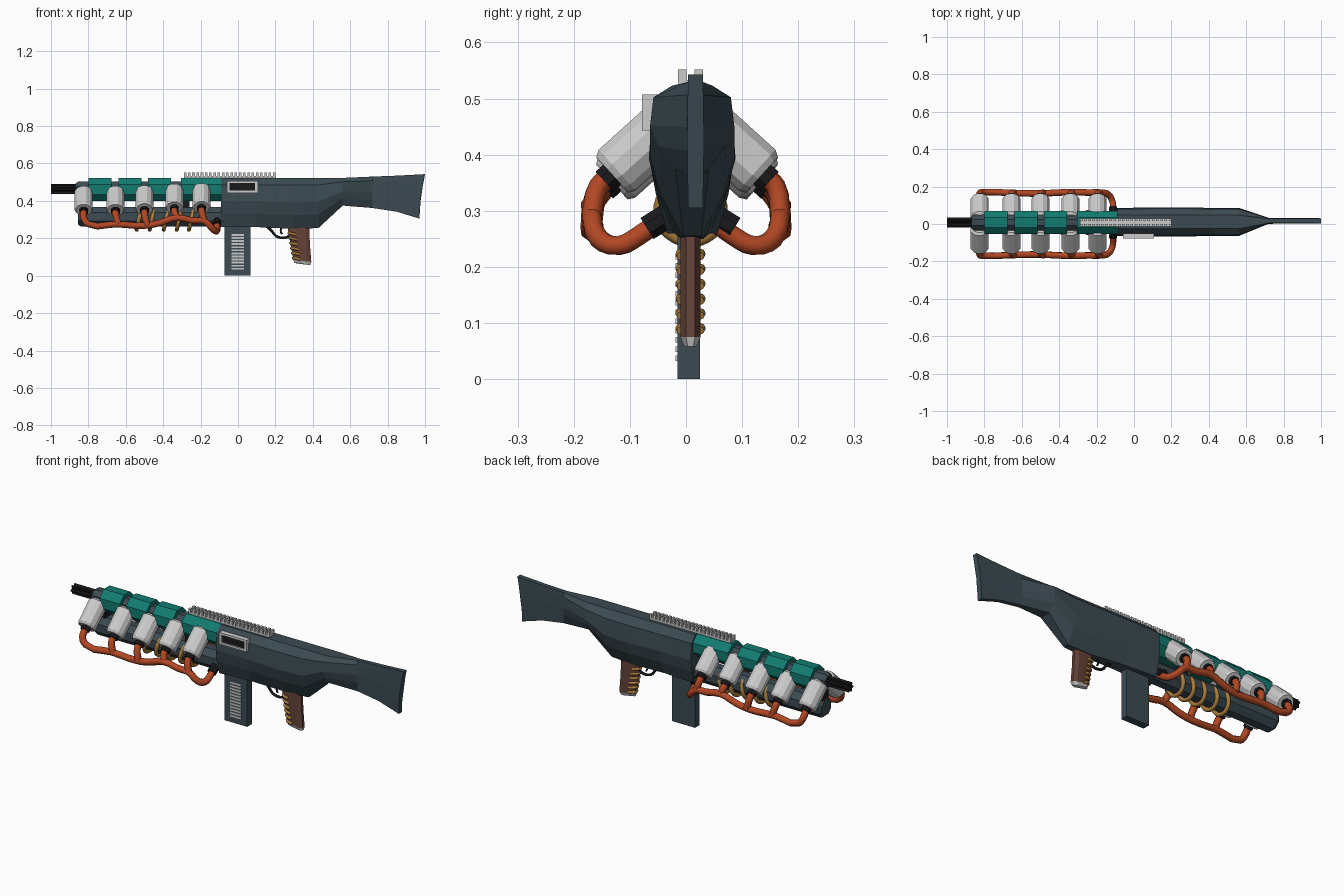
import bpy, bmesh
from math import pi, cos, sin
from mathutils import Vector

if "Cube" in bpy.data.objects:
    bpy.data.objects.remove(bpy.data.objects["Cube"])

CY = 0.008  # centre plane of the model


def material(name, rgb):
    m = bpy.data.materials.new(name)
    m.diffuse_color = (*rgb, 1)
    m.use_nodes = True
    m.node_tree.nodes["Principled BSDF"].inputs["Base Color"].default_value = m.diffuse_color
    return m


SLATE = material("slate", (.045, .07, .085))
TEAL = material("teal", (.006, .2, .165))
ORANGE = material("orange", (.45, .065, .018))
BLACK = material("black", (.01, .01, .012))
BROWN = material("brown", (.13, .055, .04))
GOLD = material("gold", (.4, .2, .045))


def finish(name, bm, mat=None):
    bmesh.ops.recalc_face_normals(bm, faces=bm.faces)
    me = bpy.data.meshes.new(name)
    bm.to_mesh(me)
    bm.free()
    ob = bpy.data.objects.new(name, me)
    bpy.context.collection.objects.link(ob)
    if mat:
        me.materials.append(mat)
    return ob


def skin(name, rings, mat=None):
    """Bridge equal-length rings of points and cap both ends."""
    bm = bmesh.new()
    rings = [[bm.verts.new(p) for p in r] for r in rings]
    n = len(rings[0])
    for a, b in zip(rings, rings[1:]):
        for i in range(n):
            bm.faces.new((a[i], a[(i + 1) % n], b[(i + 1) % n], b[i]))
    bm.faces.new(rings[0])
    bm.faces.new(rings[-1])
    return finish(name, bm, mat)


def lathe(name, origin, axis, profile, n=8, mat=None):
    """Profile of (distance along axis, radius), n flat sides."""
    d = Vector(axis).normalized()
    u = Vector((1, 0, 0)) if abs(d.x) < .5 else Vector((0, 1, 0))
    v = d.cross(u)
    rings = []
    for t, r in profile:
        c = Vector(origin) + d * t
        rings.append([c + r * (u * cos((i + .5) * 2 * pi / n) + v * sin((i + .5) * 2 * pi / n))
                      for i in range(n)])
    return skin(name, rings, mat)


def boxes(name, spans, mat=None):
    """One object from boxes given as (x0, x1, y0, y1, z0, z1)."""
    bm = bmesh.new()
    for x0, x1, y0, y1, z0, z1 in spans:
        vs = bmesh.ops.create_cube(bm, size=1)["verts"]
        for v in vs:
            v.co = ((x0 + x1) / 2 + v.co.x * (x1 - x0), (y0 + y1) / 2 + v.co.y * (y1 - y0),
                    (z0 + z1) / 2 + v.co.z * (z1 - z0))
    return finish(name, bm, mat)


def tube(name, paths, radius, mat, cyclic=False):
    cu = bpy.data.curves.new(name, "CURVE")
    cu.dimensions = "3D"
    cu.bevel_depth, cu.bevel_resolution, cu.use_fill_caps = radius, 2, True
    cu.resolution_u = 3
    for pts in paths:
        sp = cu.splines.new("BEZIER")
        sp.bezier_points.add(len(pts) - 1)
        sp.use_cyclic_u = cyclic
        for bp, p in zip(sp.bezier_points, pts):
            bp.co = p
            bp.handle_left_type = bp.handle_right_type = "AUTO"
    cu.materials.append(mat)
    ob = bpy.data.objects.new(name, cu)
    bpy.context.collection.objects.link(ob)
    return ob


# Receiver and stock, one faceted loft: x, top z, bottom z, half widths (mid, top, bottom), centre y
sections = [(-.09, .523, .26, .075, .036, .045, .011), (.1, .523, .26, .077, .036, .032, .011),
            (.3, .523, .25, .077, .036, .02, .011), (.43, .523, .255, .075, .036, .016, .011),
            (.56, .523, .375, .075, .036, .03, .011), (.72, .53, .362, .016, .012, .012, .017),
            (.85, .535, .342, .014, .012, .012, .017), (1, .543, .305, .015, .013, .013, .017)]
rings = []
for x, zt, zb, w, tw, bw, cy in sections:
    half = [(tw, 1), (w * .92, .86), (w, .52), ((w * 2 + bw) / 3, .27), (bw, 0)]
    pts = half + [(-y, f) for y, f in reversed(half)]
    rings.append([((.97 + .03 * f * f) if x == 1 else x, cy + y, zb + f * (zt - zb)) for y, f in pts])
skin("receiver_and_stock", rings, SLATE)

# Barrel tubes, muzzle and teal sleeves
lathe("upper_tube", (-.87, CY, .461), (1, 0, 0), [(0, .034), (.015, .045), (.79, .045)], 8, SLATE)
lathe("lower_tube", (-.855, CY, .315), (1, 0, 0), [(0, .045), (.015, .057), (.78, .057)], 8, SLATE)
flutes = [(.027 if i % 4 < 2 else .018) for i in range(24)]
skin("muzzle", [[(x, CY + r * cos(i * pi / 12), .463 + r * sin(i * pi / 12)) for i, r in enumerate(flutes)]
                for x in (-1, -.86)], BLACK)
for i, (x0, x1) in enumerate([(-.8, -.677), (-.64, -.517), (-.48, -.357), (-.304, -.088)]):
    lathe(f"sleeve_{i + 1}", (x0, CY, .461), (1, 0, 0), [(0, .067), (x1 - x0, .067)], 8, TEAL)
boxes("tube_brackets", [(-.85, -.79, CY - .025, CY + .025, .34, .44),
                        (-.31, -.26, CY - .025, CY + .025, .34, .44)], BLACK)

# Gold coils round the lower tube
coils = []
for x in (-.53, -.46, -.385, -.315, -.25):
    coils.append([(x + .012 * sin(a), CY + .056 * cos(a), .3 + .054 * sin(a))
                  for a in [k * pi / 6 for k in range(12)]])
tube("coils", coils, .011, GOLD, True)

# Canisters, caps and hoses on both sides
cans = [(-.825, 0), (-.655, 0), (-.5, .003), (-.34, .012), (-.195, .014)]
for s, side in ((-1, "front"), (1, "back")):
    d = Vector((0, s * .74, -.67)).normalized()
    hoses = []
    for i, (x, dz) in enumerate(cans):
        end = Vector((x, .002 + s * .134, .351 + dz))
        lathe(f"{side}_canister_{i + 1}", end - d * .15, d,
              [(0, .038), (.012, .05), (.138, .05), (.15, .043)], 12)
        lathe(f"{side}_cap_{i + 1}", end, d, [(-.005, .025), (.018, .025)], 8, BLACK)
        if i:
            low = (.276, .268, .308, .292)[i - 1]
            hoses.append([end + d * .008, end + d * .032, (x + .015, s * .168, low)])
    hoses.append([(-.825, s * .14, .345), (-.825, s * .165, .31), (-.8, s * .17, .276),
                  (-.65, s * .166, .276), (-.5, s * .163, .268), (-.42, s * .167, .282),
                  (-.33, s * .17, .31), (-.24, s * .168, .295), (-.18, s * .168, .292),
                  (-.135, s * .155, .25), (-.115, s * .12, .238), (-.112, s * .085, .255),
                  (-.112, s * .045, .285)])
    tube(f"{side}_hoses", hoses, .018, ORANGE)
    lathe(f"{side}_hose_socket", (-.112, CY + s * .035, .295), (0, s * .8, -.5),
          [(0, .024), (.05, .024)], 8, BLACK)

# Top rail: base strip with two rows of teeth
rail = [(-.29, .2, -.013, .03, .515, .533)]
for i in range(22):
    x = -.29 + i * .49 / 21.6
    rail += [(x, x + .0135, -.014, .001, .53, .552), (x, x + .0135, .015, .03, .53, .552)]
boxes("top_rail", rail)

# Ejection port on the front side
boxes("port_frame", [(-.06, .107, -.078, -.05, .495, .507), (-.06, .107, -.078, -.05, .443, .455),
                     (-.06, -.045, -.078, -.05, .455, .495), (.092, .107, -.078, -.05, .455, .495)])
boxes("port_opening", [(-.045, .092, -.07, -.05, .455, .495)], BLACK)

# Magazine with vent slats
boxes("magazine", [(-.072, .066, -.015, .025, 0, .29)], SLATE)
boxes("magazine_slats", [(-.036, .032, -.019, -.01, .032 + i * .0165, .042 + i * .0165) for i in range(12)])

# Pistol grip, lofted downwards with an eight-sided section
grip = []
for z, x0, x1 in [(.275, .262, .38), (.16, .282, .385), (.085, .296, .392)]:
    grip.append([(x, CY + y, z - (.01 if z < .1 and x > .35 else 0)) for x, y in
                 [(x0, -.008), (x0 + .02, -.018), (x1 - .02, -.018), (x1, -.008),
                  (x1, .008), (x1 - .02, .018), (x0 + .02, .018), (x0, .008)]])
skin("grip", grip, BROWN)
base = grip[-1]
skin("grip_cap", [base, [(x * .9 + .0345, CY + (y - CY) * .6, z - .017) for x, y, z in base]])

# Gold finger ridges wrapping the grip's leading edge
ridges = []
for i in range(6):
    z = .225 - i * .0265
    x = .262 + (.275 - z) * .18
    ridges.append([(x + .04, CY - .017, z - .006), (x + .015, CY - .018, z), (x, CY, z + .002),
                   (x + .015, CY + .018, z), (x + .04, CY + .017, z - .006)])
tube("grip_ridges", ridges, .0075, GOLD)

# Trigger guard and trigger
tube("trigger_guard", [[(.155, CY, .262), (.18, CY, .24), (.2, CY, .215), (.225, CY, .204),
                        (.262, CY, .206), (.285, CY, .225)]], .007, BLACK)
tube("trigger", [[(.235, CY, .26), (.228, CY, .24), (.235, CY, .222)]], .005, BLACK)
